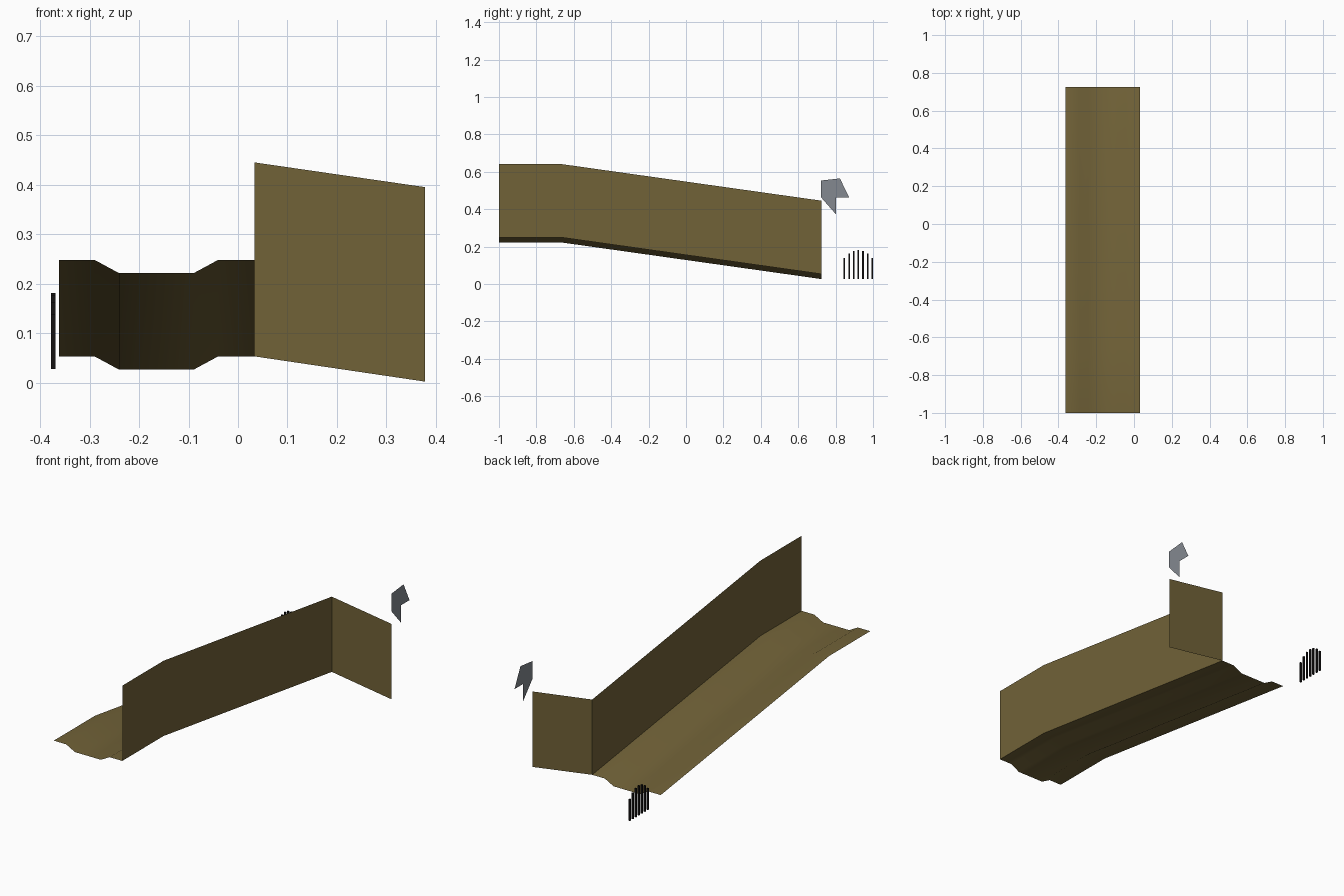
import bpy, bmesh

if "Cube" in bpy.data.objects:
    bpy.data.objects.remove(bpy.data.objects["Cube"])


def material(name, rgb):
    m = bpy.data.materials.new(name)
    m.diffuse_color = (*rgb, 1)
    m.use_nodes = True
    m.node_tree.nodes["Principled BSDF"].inputs["Base Color"].default_value = m.diffuse_color
    return m


olive = material("olive brown", (0.165, 0.122, 0.039))
grey = material("slate grey", (0.23, 0.25, 0.28))
black = material("near black", (0.008, 0.007, 0.007))


def make(name, verts, faces, mat, smooth=False):
    me = bpy.data.meshes.new(name)
    me.from_pydata(verts, [], faces)
    me.materials.append(mat)
    if smooth:
        me.shade_smooth()
    ob = bpy.data.objects.new(name, me)
    bpy.context.collection.objects.link(ob)
    return ob


def sweep(name, profile, path, mat, smooth=False):
    """Carry an open (x, z) profile along (y, z offset) stations."""
    n = len(profile)
    verts = [(x, y, z + dz) for y, dz in path for x, z in profile]
    faces = [(i * n + j, i * n + j + 1, (i + 1) * n + j + 1, (i + 1) * n + j)
             for i in range(len(path) - 1) for j in range(n - 1)]
    return make(name, verts, faces, mat, smooth)


# Level run followed by a straight slope down
path = [(-1.0, 0.195), (-0.66, 0.195), (0.725, 0.0)]

# Floor with a shallow channel
sweep("channel_floor", [(-0.362, 0.053), (-0.29, 0.053), (-0.24, 0.026),
                        (-0.09, 0.026), (-0.04, 0.053), (0.033, 0.053)],
      path, olive, smooth=True)

# Long side wall
sweep("side_wall", [(0.033, 0.445), (0.033, 0.053)], path, olive)

# End panel turned to the side
make("end_panel", [(0.033, 0.725, 0.053), (0.378, 0.725, 0.002),
                   (0.378, 0.725, 0.395), (0.033, 0.725, 0.445)],
     [(0, 1, 2, 3)], olive)

# Flat angular plate
outline = [(0.722, 0.553), (0.722, 0.463), (0.802, 0.372),
           (0.802, 0.463), (0.872, 0.463), (0.823, 0.564)]
make("angular_plate", [(0.378, y, z) for y, z in outline],
     [(0, 1, 2, 3), (3, 4, 5, 0)], grey)

# Arched row of open-ended bars
r = 0.0042
for i in range(7):
    y = 0.847 + i * 0.0248
    top = 0.181 - 0.0047 * (i - 3) ** 2
    ring = [(-r, -r), (r, -r), (r, r), (-r, r)]
    verts = [(-0.3735 + a, y + b, z) for z in (0.027, top) for a, b in ring]
    make(f"grate_bar_{i + 1}", verts,
         [(k, (k + 1) % 4, (k + 1) % 4 + 4, k + 4) for k in range(4)], black)
